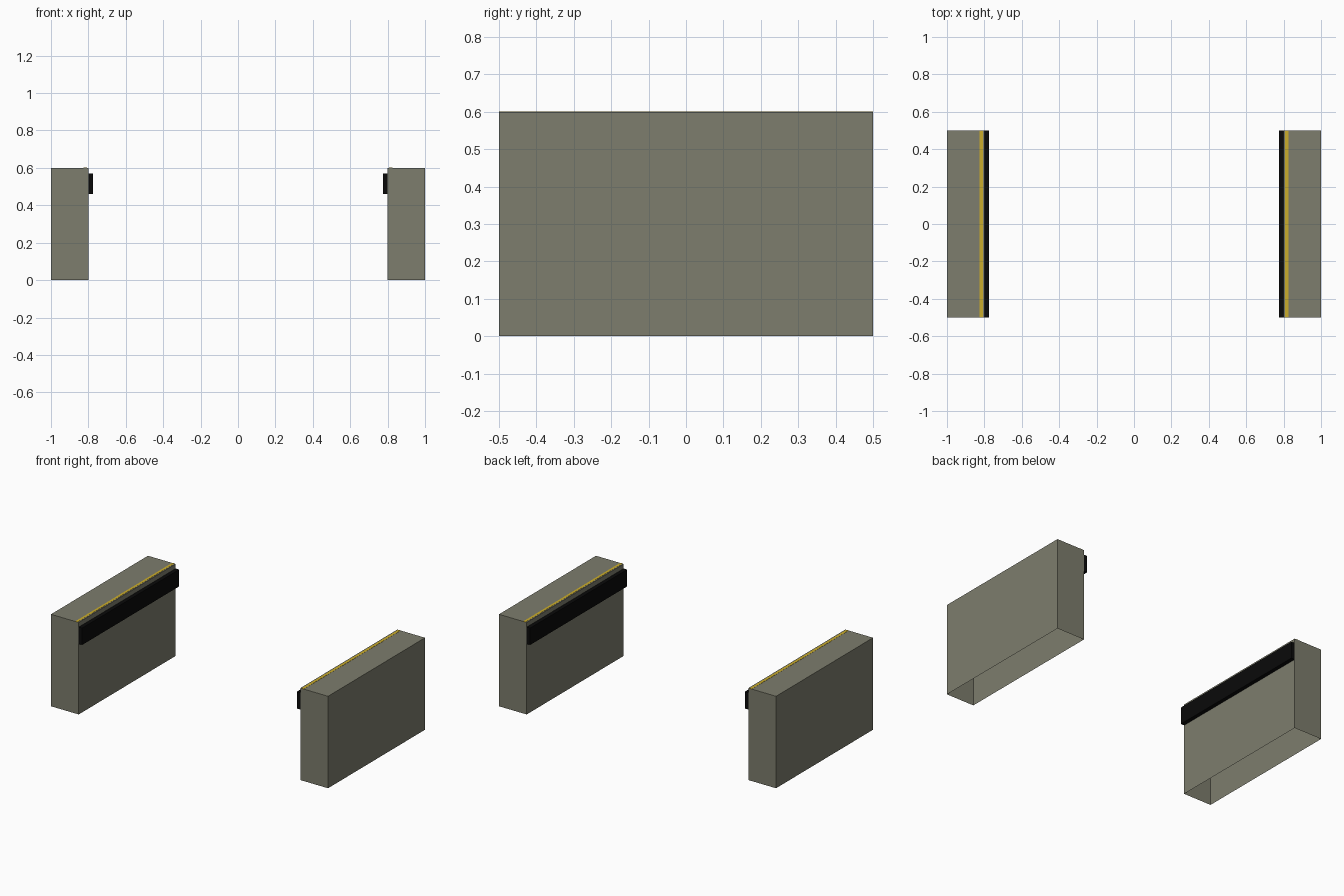
import bpy
import bmesh
from mathutils import Matrix, Vector

cube = bpy.data.objects.get("Cube")
if cube:
    bpy.data.objects.remove(cube, do_unlink=True)


def material(name, rgb):
    mat = bpy.data.materials.new(name)
    mat.use_nodes = True
    mat.diffuse_color = (*rgb, 1)
    mat.node_tree.nodes["Principled BSDF"].inputs["Base Color"].default_value = (*rgb, 1)
    return mat


concrete = material("concrete_grey", (0.205, 0.205, 0.153))
rubber = material("rubber_black", (0.003, 0.003, 0.003))
paint = material("line_yellow", (0.6, 0.42, 0.025))


def box(name, side, x, z, mat, open_bottom=False):
    """Full-length box; x is the distance range from the centre plane."""
    bm = bmesh.new()
    bmesh.ops.create_cube(bm, size=1)
    size = Vector((x[1] - x[0], 1, z[1] - z[0]))
    centre = Vector((side * sum(x) / 2, 0, sum(z) / 2))
    bm.transform(Matrix.Translation(centre) @ Matrix.Diagonal(size).to_4x4())
    if open_bottom:
        bm.normal_update()
        down = [f for f in bm.faces if f.normal.z < -0.9]
        bmesh.ops.delete(bm, geom=down, context='FACES_ONLY')
    mesh = bpy.data.meshes.new(name)
    bm.to_mesh(mesh)
    bm.free()
    mesh.materials.append(mat)
    obj = bpy.data.objects.new(name, mesh)
    bpy.context.collection.objects.link(obj)


# Two facing platforms, each with an edge line and a bumper on the inner wall
for label, side in (("left", 1), ("right", -1)):
    box(label + "_platform", side, (0.8, 1), (0, 0.6), concrete, open_bottom=True)
    box(label + "_edge_line", side, (0.808, 0.825), (0.599, 0.601), paint)
    box(label + "_bumper", side, (0.775, 0.8), (0.46, 0.57), rubber)
